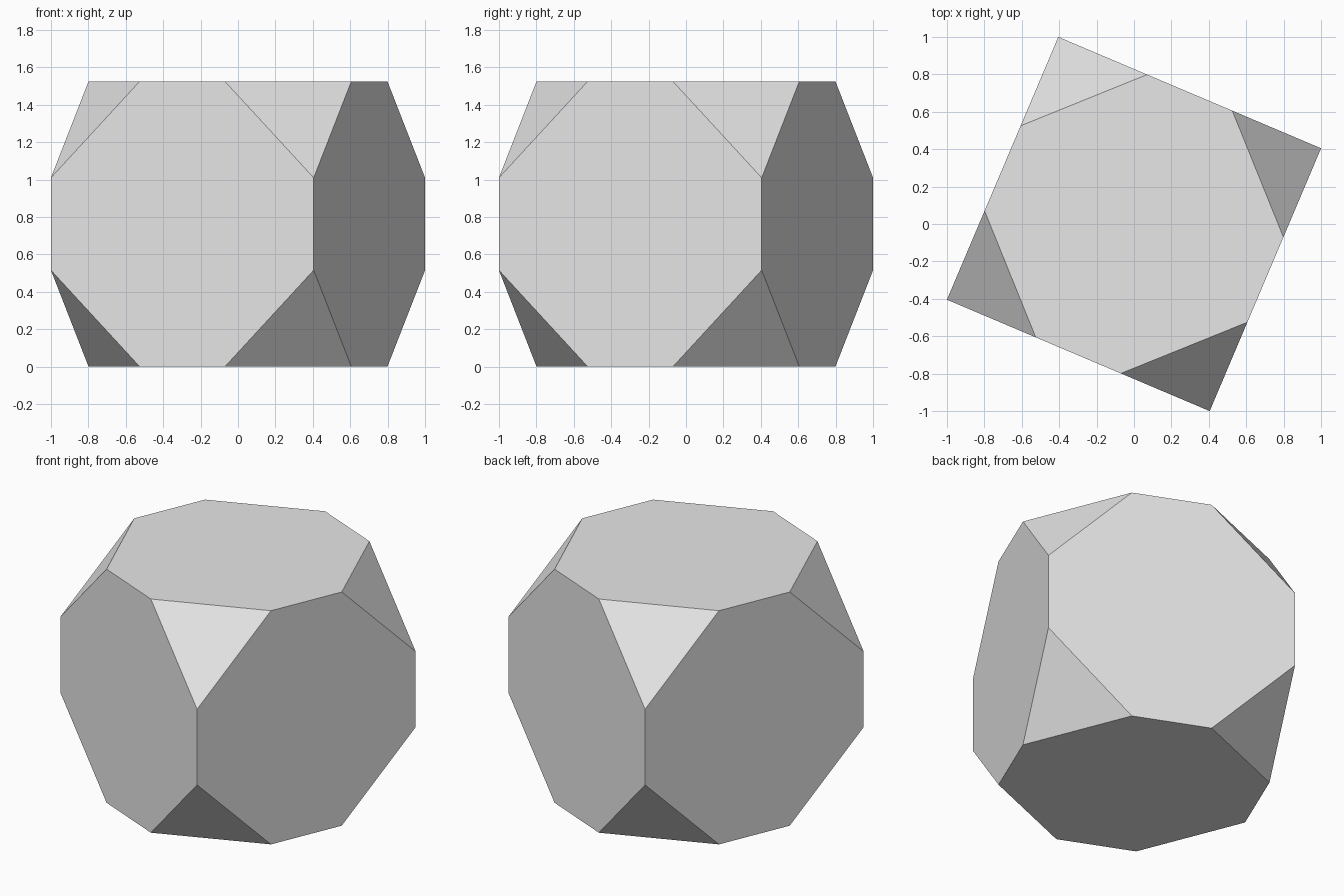
import bpy
import bmesh
import math
from itertools import product
from mathutils import Matrix, Vector

default_cube = bpy.data.objects.get("Cube")
if default_cube:
    bpy.data.objects.remove(default_cube, do_unlink=True)

SIDE = 1.526       # edge of the full cube
CUT = 0.516        # length removed from each edge end
TURN = -22.97      # rotation about the vertical axis, degrees

# Plain grey material
grey = bpy.data.materials.new("light grey")
grey.use_nodes = True
colour = (0.8, 0.8, 0.8, 1)
grey.diffuse_color = colour
grey.node_tree.nodes["Principled BSDF"].inputs["Base Color"].default_value = colour

# Block: a cube with its eight corners sliced off
bm = bmesh.new()
half = SIDE / 2
inner = half - CUT
for axis in range(3):
    for signs in product((-1, 1), repeat=3):
        point = Vector(signs) * half
        point[axis] = signs[axis] * inner
        bm.verts.new(point)
bmesh.ops.convex_hull(bm, input=bm.verts[:])
bmesh.ops.dissolve_limit(bm, angle_limit=math.radians(1),
                         verts=bm.verts[:], edges=bm.edges[:])
bmesh.ops.recalc_face_normals(bm, faces=bm.faces[:])

# Turn it and stand it on the ground
bm.transform(Matrix.Translation((0, 0, half)) @ Matrix.Rotation(math.radians(TURN), 4, "Z"))

mesh = bpy.data.meshes.new("truncated_block")
bm.to_mesh(mesh)
bm.free()
mesh.materials.append(grey)
block = bpy.data.objects.new("truncated_block", mesh)
bpy.context.collection.objects.link(block)
